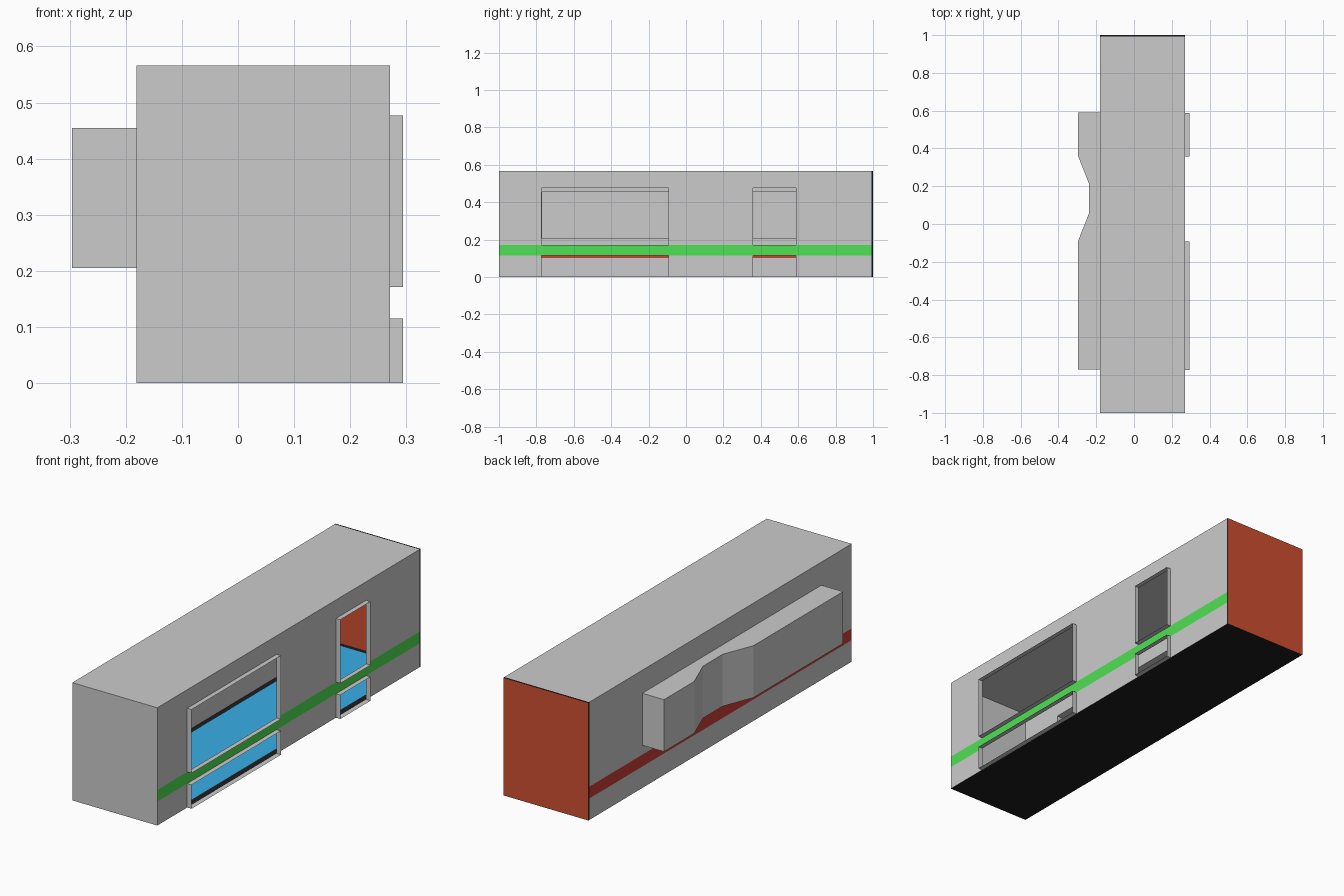
import bpy

if "Cube" in bpy.data.objects:
    bpy.data.objects.remove(bpy.data.objects["Cube"])

X0, X1, Y0, Y1, H = -0.181, 0.271, -1.0, 1.0, 0.566
YB = 0.993                      # inner side of the rear panel


def mat(name, r, g, b):
    m = bpy.data.materials.new(name)
    m.diffuse_color = (r, g, b, 1)
    m.use_nodes = True
    m.node_tree.nodes["Principled BSDF"].inputs["Base Color"].default_value = m.diffuse_color
    return m


GREEN = mat("green", 0.08, 0.75, 0.09)
RED = mat("red", 0.6, 0.05, 0.04)
ORANGE = mat("orange", 0.62, 0.08, 0.03)
BLUE = mat("blue", 0.04, 0.42, 0.8)
BLACK = mat("black", 0.012, 0.012, 0.012)


def mesh(name, verts, faces, *mats):
    me = bpy.data.meshes.new(name)
    me.from_pydata(verts, [], faces)
    for m in mats:
        me.materials.append(m)
    ob = bpy.data.objects.new(name, me)
    bpy.context.collection.objects.link(ob)
    return ob


def side_wall(name, x, ys, zs, holes, stripe_row, stripe, flip):
    """Sheet walls made of grid cells; the stripe row becomes its own object."""
    verts = [(x, y, z) for z in zs for y in ys]
    n = len(ys)
    plain, band = [], []
    for r in range(len(zs) - 1):
        for c in range(n - 1):
            if (c, r) in holes:
                continue
            a = r * n + c
            f = [a, a + 1, a + n + 1, a + n]
            (band if r == stripe_row else plain).append(f[::-1] if flip else f)
    mesh(name, verts, plain)
    mesh(name + "_stripe", verts, band, stripe)


def flat(name, x0, x1, y0, y1, z, *mats):
    return mesh(name, [(x0, y0, z), (x1, y0, z), (x1, y1, z), (x0, y1, z)],
                [(0, 1, 2, 3)], *mats)


# right wall with window openings, left wall with bay opening
WY = [(-0.773, -0.093), (0.357, 0.587)]
WZ = [(0.0, 0.115), (0.171, 0.477)]
side_wall("right_wall", X1, [Y0, *WY[0], *WY[1], YB], [*WZ[0], *WZ[1], H],
          {(1, 0), (3, 0), (1, 2), (3, 2)}, 1, GREEN, False)
side_wall("left_wall", X0, [Y0, -0.77, 0.59, YB],
          [0, 0.103, 0.16, 0.205, 0.455, H], {(1, 3)}, 1, RED, True)

# thin window surrounds that project from the right wall
XF = 0.294
for i, (a, b) in enumerate(WY):
    for j, (c, d) in enumerate(WZ):
        ring = [(a, c), (b, c), (b, d), (a, d)]
        mesh(f"window_surround_{i}_{j}", [(x, y, z) for x in (X1, XF) for y, z in ring],
             [(k, (k + 1) % 4, (k + 1) % 4 + 4, k + 4) for k in range(4)])

# roof, front end, floor and inset carpet
flat("roof", X0, X1, Y0, YB, H)
mesh("front_end", [(X0, Y0, 0), (X1, Y0, 0), (X1, Y0, H), (X0, Y0, H)], [(0, 1, 2, 3)])
flat("floor", X0, X1, Y0, YB, 0, BLACK)
flat("carpet", X0 + 0.025, X1 - 0.025, Y0 + 0.025, YB - 0.02, 0.003, BLUE)

# rear panel: coloured faces with a dark edge
ring = [(X0, 0), (X1, 0), (X1, H), (X0, H)]
panel = mesh("rear_panel", [(x, y, z) for y in (YB, Y1) for x, z in ring],
             [(0, 1, 2, 3), (7, 6, 5, 4)] +
             [(k, k + 4, (k + 1) % 4 + 4, (k + 1) % 4) for k in range(4)], ORANGE, BLACK)
for p in panel.data.polygons[2:]:
    p.material_index = 1

# pinched bay on the left side, open to the inside
plan = [(X0, 0.59), (-0.296, 0.59), (-0.296, 0.36), (-0.237, 0.21),
        (-0.237, 0.06), (-0.296, -0.09), (-0.296, -0.77), (X0, -0.77)]
n = len(plan)
mesh("side_bay", [(x, y, z) for z in (0.205, 0.455) for x, y in plan],
     [tuple(range(n - 1, -1, -1)), tuple(range(n, 2 * n))] +
     [(k, k + 1, k + 1 + n, k + n) for k in range(n - 1)])
